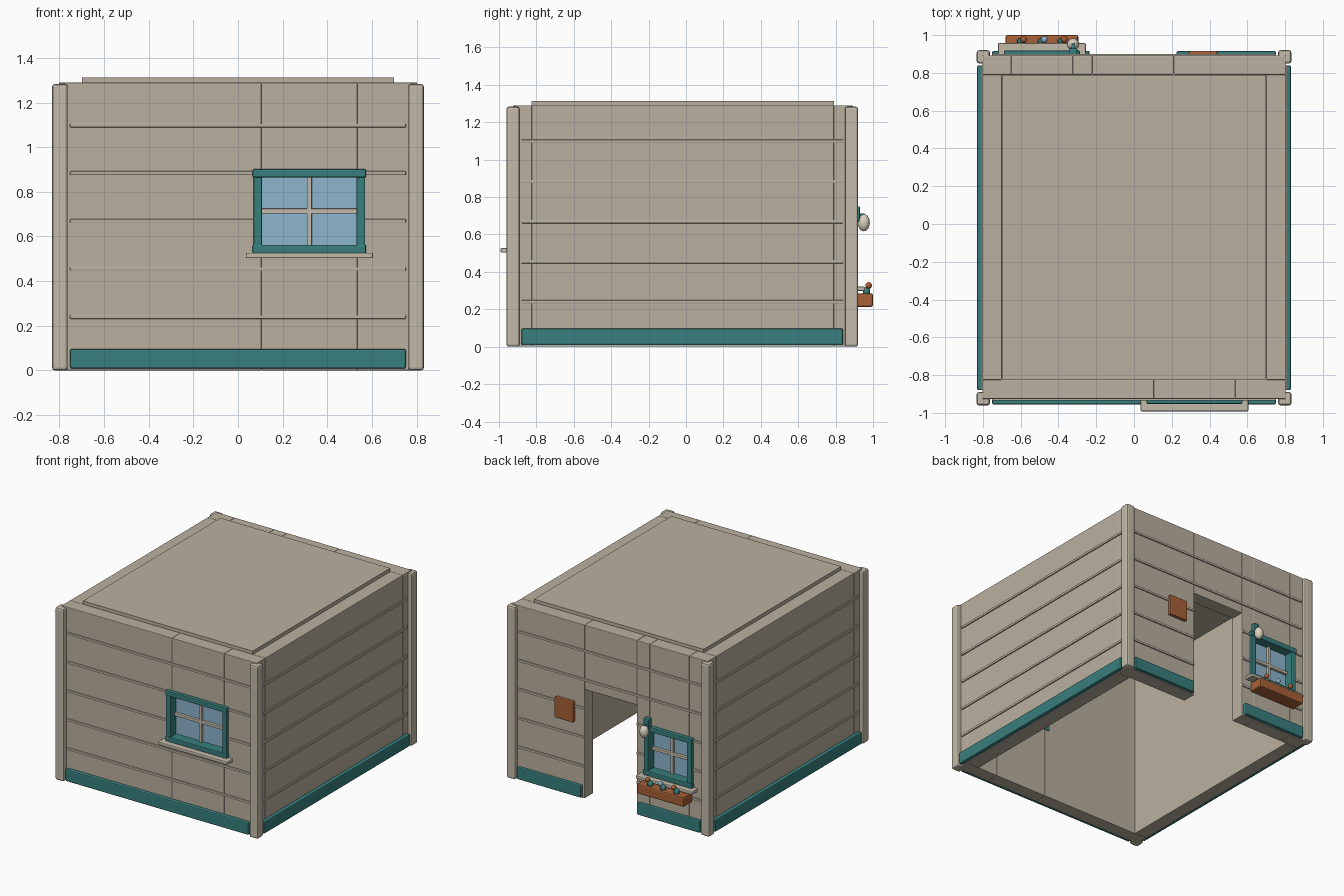
import bpy
from mathutils import Vector

cube = bpy.data.objects.get("Cube")
if cube:
    bpy.data.objects.remove(cube, do_unlink=True)


def material(name, r, g, b):
    color = [(c / 255) ** 2.2 for c in (r, g, b)] + [1]
    m = bpy.data.materials.new(name)
    m.use_nodes = True
    m.diffuse_color = color
    m.node_tree.nodes["Principled BSDF"].inputs["Base Color"].default_value = color
    return m


WALL = material("wall_beige", 184, 175, 158)
TRIM = material("trim_cream", 194, 186, 168)
TEAL = material("teal_paint", 58, 126, 124)
GLASS = material("window_blue", 140, 180, 204)
WOOD = material("orange_wood", 166, 96, 58)
IVORY = material("lamp_ivory", 218, 210, 192)


def box(name, xs, ys, zs, mat, bevel=0.004):
    lo = Vector(min(v) for v in (xs, ys, zs))
    hi = Vector(max(v) for v in (xs, ys, zs))
    bpy.ops.mesh.primitive_cube_add(size=1, location=(lo + hi) / 2)
    o = bpy.context.object
    o.name = name
    o.scale = hi - lo
    bpy.ops.object.transform_apply(location=False, rotation=False, scale=True)
    o.data.materials.append(mat)
    if bevel:
        mod = o.modifiers.new("Bevel", "BEVEL")
        mod.width = bevel
        mod.segments = 2
    return o


def ball(name, loc, radii, mat, detail=2):
    bpy.ops.mesh.primitive_ico_sphere_add(subdivisions=detail, radius=1, location=loc)
    o = bpy.context.object
    o.name = name
    o.scale = radii
    bpy.ops.object.transform_apply(location=False, rotation=False, scale=True)
    o.data.materials.append(mat)
    bpy.ops.object.shade_smooth_by_angle(angle=1.0)


TOP = 1.29
FRONT, BACK = -0.926, 0.892
FRONT_IN, BACK_IN = -0.825, 0.79
FRONT_WIN = ((0.105, 0.535), (0.56, 0.867))
BACK_WIN = ((-0.65, -0.325), (0.355, 0.655))
DOOR = (-0.22, 0.21)
DOOR_TOP = 0.81

# Wall panels around the window and door openings
fy, by = (FRONT, FRONT_IN), (BACK_IN, BACK)
(wx0, wx1), (wz0, wz1) = FRONT_WIN
box("front_wall_right", (-0.803, wx0), fy, (0, TOP), WALL)
box("front_wall_left", (wx1, 0.803), fy, (0, TOP), WALL)
box("front_wall_below_window", (wx0, wx1), fy, (0, wz0), WALL)
box("front_wall_above_window", (wx0, wx1), fy, (wz1, TOP), WALL)
(bx0, bx1), (bz0, bz1) = BACK_WIN
box("back_wall_right", (-0.803, bx0), by, (0, TOP), WALL)
box("back_wall_below_window", (bx0, bx1), by, (0, bz0), WALL)
box("back_wall_above_window", (bx0, bx1), by, (bz1, TOP), WALL)
box("back_wall_beside_door", (bx1, DOOR[0]), by, (0, TOP), WALL)
box("door_header", DOOR, by, (DOOR_TOP, TOP), WALL)
box("back_wall_left", (DOOR[1], 0.803), by, (0, TOP), WALL)
for s, side in ((-1, "right"), (1, "left")):
    box(side + "_wall", (s * 0.70, s * 0.803), (FRONT_IN, BACK_IN), (0, TOP), WALL)

# Flat roof panel
box("roof_panel", (-0.698, 0.698), (FRONT_IN, BACK_IN), (1.25, 1.313), WALL, 0)

# Corner posts
for s, side in ((-1, "right"), (1, "left")):
    xs = (s * 0.763, s * 0.833)
    box("front_post_" + side, xs, (-0.96, -0.89), (0, 1.283), TRIM, 0.012)
    box("back_post_" + side, xs, (0.85, 0.92), (0, 1.283), TRIM, 0.012)

# Skirting boards
SKIRT = (0.008, 0.097)
box("front_skirt", (-0.752, 0.752), (FRONT + 0.01, -0.955), SKIRT, TEAL, 0.008)
box("back_skirt_right", (-0.752, -0.235), (BACK - 0.01, 0.916), SKIRT, TEAL, 0.008)
box("back_skirt_left", (0.225, 0.752), (BACK - 0.01, 0.916), SKIRT, TEAL, 0.008)
for s, side in ((-1, "right"), (1, "left")):
    box(side + "_skirt", (s * 0.79, s * 0.831), (-0.88, 0.84), SKIRT, TEAL, 0.008)


# Horizontal siding battens, broken by openings
def batten(name, y, z, gaps):
    start = -0.752
    for a, b in gaps + [(0.752, 0.752)]:
        if a - start > 0.01:
            box(name, (start, a), (y - 0.008, y + 0.008), (z - 0.009, z + 0.009), WALL, 0.003)
        start = b


for i in range(5):
    z = 0.24 + i * 0.2145
    for s, side in ((-1, "right"), (1, "left")):
        box(side + "_batten", (s * 0.795, s * 0.811), (-0.88, 0.84),
            (z - 0.009, z + 0.009), WALL, 0.003)
    batten("front_batten", FRONT, z, [(wx0, wx1)] if wz0 < z < wz1 + 0.03 else [])
    gaps = [(bx0, bx1)] if bz0 < z < bz1 + 0.03 else []
    if z < DOOR_TOP:
        gaps.append(DOOR)
    batten("back_batten", BACK, z, gaps)


# Framed window with crossbars, glass and sill; s is the outward direction in y
def window(name, opening, y, s):
    (x0, x1), (z0, z1) = opening
    w = 0.035
    ys = (y + s * 0.022, y - s * 0.106)
    for part, xs in (("a", (x0 - w, x0 + 0.003)), ("b", (x1 - 0.003, x1 + w))):
        box(name + "_jamb_" + part, xs, ys, (z0 - w + 0.004, z1 + w - 0.004), TEAL, 0.006)
    for part, zs in (("bottom", (z0 - w, z0 + 0.003)), ("top", (z1 - 0.003, z1 + w))):
        box(name + "_rail_" + part, (x0 - w - 0.004, x1 + w + 0.004),
            (y + s * 0.026, ys[1]), zs, TEAL, 0.006)
    cx, cz = (x0 + x1) / 2, (z0 + z1) / 2
    box(name + "_glass", (x0, x1), (y - s * 0.045, y - s * 0.06), (z0, z1), GLASS, 0)
    bar = (y - s * 0.025, y - s * 0.07)
    box(name + "_upright_bar", (cx - 0.011, cx + 0.011), bar, (z0, z1), TRIM, 0.003)
    box(name + "_cross_bar", (x0, x1), bar, (cz - 0.011, cz + 0.011), TRIM, 0.003)
    box(name + "_sill", (x0 - 0.07, x1 + 0.07), (y - s * 0.005, y + s * 0.066),
        (z0 - w - 0.022, z0 - w + 0.002), TRIM, 0.006)


window("front_window", FRONT_WIN, FRONT, -1)
window("back_window", BACK_WIN, BACK, 1)

# Planter box with three flowers
box("planter_box", (-0.68, -0.295), (BACK, 1.0), (0.213, 0.285), WOOD, 0.01)
for x, bloom in ((-0.59, WOOD), (-0.48, GLASS), (-0.375, WOOD)):
    ball("flower_leaves", (x - 0.008, 0.966, 0.295), (0.025, 0.022, 0.028), TEAL, 1)
    ball("flower_bloom", (x + 0.006, 0.977, 0.328), (0.018, 0.018, 0.018), bloom)

# Wall lamp
box("lamp_bracket", (-0.345, -0.3), (BACK, 0.93), (0.67, 0.75), TEAL, 0.006)
box("lamp_arm", (-0.332, -0.312), (0.92, 0.955), (0.69, 0.712), TEAL, 0.003)
ball("lamp_globe", (-0.322, 0.951, 0.663), (0.032, 0.032, 0.046), IVORY, 3)

# Wooden sign board by the door
box("sign_board", (0.288, 0.442), (BACK - 0.005, 0.917), (0.55, 0.705), WOOD, 0.008)
